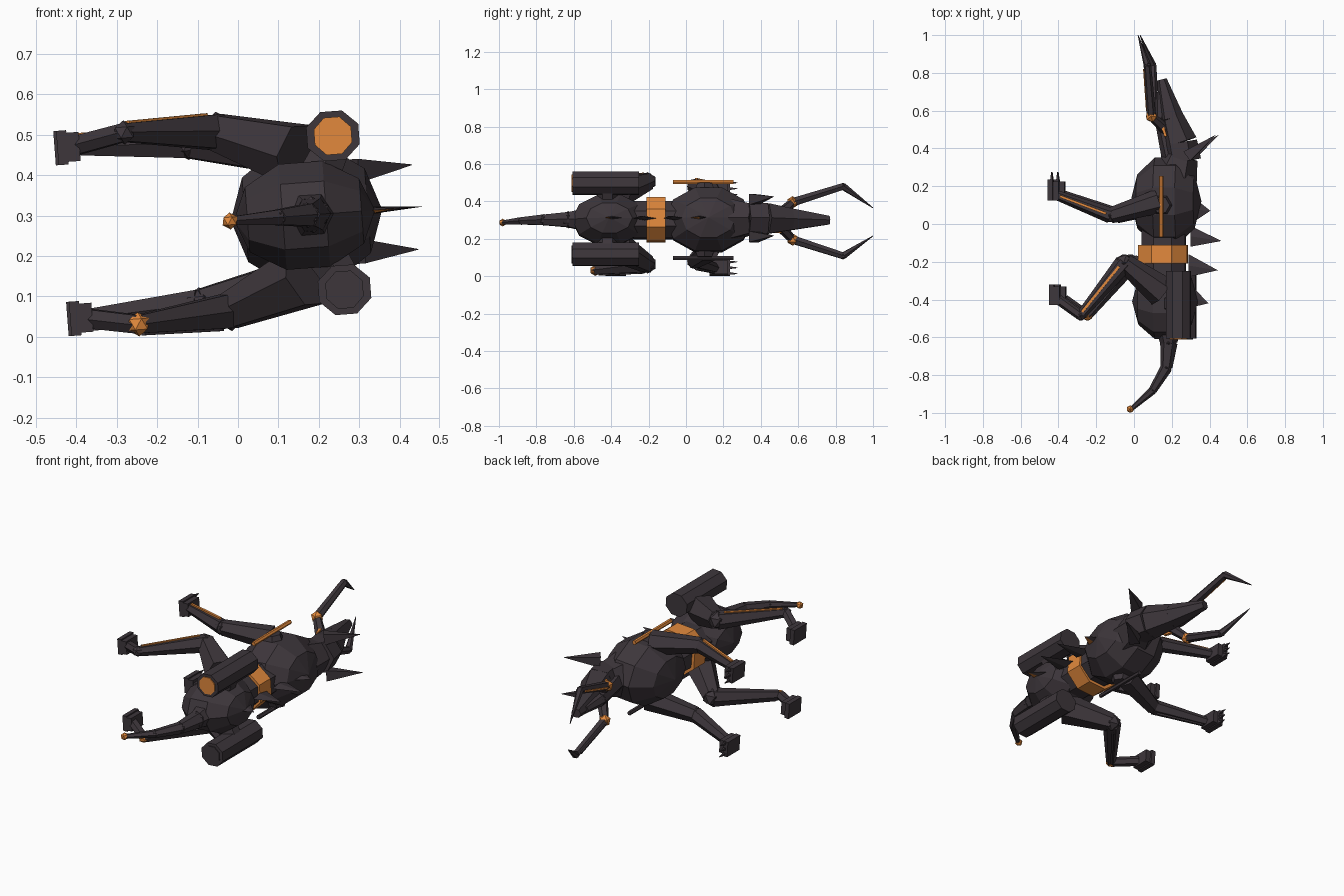
import bpy, bmesh, math
from mathutils import Vector, Matrix

if "Cube" in bpy.data.objects:
    bpy.data.objects.remove(bpy.data.objects["Cube"])

# The beast lies on its side: local x = its up, y = its length, z = its side
FRAME = Matrix.Translation((0, 0, 0.288)) @ Matrix.Rotation(-0.075, 4, 'Y')


def material(name, rgb):
    m = bpy.data.materials.new(name)
    m.diffuse_color = (*rgb, 1)
    m.use_nodes = True
    m.node_tree.nodes["Principled BSDF"].inputs["Base Color"].default_value = m.diffuse_color
    return m


DARK = material("dark hide", (0.047, 0.037, 0.044))
ORANGE = material("glowing orange", (0.76, 0.25, 0.046))


def finish(bm, name, mat):
    bmesh.ops.recalc_face_normals(bm, faces=bm.faces)
    me = bpy.data.meshes.new(name)
    bm.to_mesh(me)
    bm.free()
    me.transform(FRAME)
    me.materials.append(mat)
    ob = bpy.data.objects.new(name, me)
    bpy.context.collection.objects.link(ob)
    return ob


def add_rod(bm, a, b, r1, r2, sides=6):
    a, b = Vector(a), Vector(b)
    d = b - a
    rot = d.to_track_quat('Z', 'Y').to_matrix().to_4x4()
    bmesh.ops.create_cone(bm, cap_ends=True, segments=sides, radius1=r1, radius2=r2,
                          depth=d.length, matrix=Matrix.Translation((a + b) / 2) @ rot
                          @ Matrix.Rotation(math.pi / sides, 4, 'Z'))


def limb(name, pts, mat=DARK, sides=6, joints=True):
    """Chain of tapered rods through (x, y, z, radius) points."""
    bm = bmesh.new()
    for p, q in zip(pts, pts[1:]):
        add_rod(bm, p[:3], q[:3], p[3], q[3], sides)
    if joints:
        for p in pts[1:-1]:
            bmesh.ops.create_icosphere(bm, subdivisions=1, radius=p[3],
                                       matrix=Matrix.Translation(p[:3]))
    return finish(bm, name, mat)


def ball(name, c, r, mat=ORANGE):
    bm = bmesh.new()
    bmesh.ops.create_icosphere(bm, subdivisions=1, radius=r, matrix=Matrix.Translation(c))
    finish(bm, name, mat)


def box(name, c, size, turn=0, mat=DARK):
    bm = bmesh.new()
    bmesh.ops.create_cube(bm, size=1, matrix=Matrix.Translation(c)
                          @ Matrix.Rotation(turn, 4, 'Z') @ Matrix.Diagonal((*size, 1)))
    finish(bm, name, mat)


def body(name, c, radii):
    bm = bmesh.new()
    bmesh.ops.create_uvsphere(bm, u_segments=10, v_segments=5, radius=1,
                              matrix=Matrix.Translation(c) @ Matrix.Diagonal((*radii, 1))
                              @ Matrix.Rotation(math.pi / 2, 4, 'Y'))
    finish(bm, name, DARK)


def prism(name, c, y0, y1, rx, rz, mat):
    bm = bmesh.new()
    bmesh.ops.create_cone(bm, cap_ends=True, segments=8, radius1=1, radius2=1, depth=1,
                          matrix=Matrix.Translation((c[0], (y0 + y1) / 2, c[1]))
                          @ Matrix.Diagonal((rx, y1 - y0, rz, 1))
                          @ Matrix.Rotation(math.pi / 2, 4, 'X')
                          @ Matrix.Rotation(math.pi / 8, 4, 'Z'))
    finish(bm, name, mat)


def fin(name, y0, y1, x, tip, glow):
    """Flat dorsal spike in the middle plane, some with a glowing lower front face."""
    bm = bmesh.new()
    base = [bm.verts.new(p) for p in ((x, y0, 0), (x, (y0 + y1) / 2, 0.011),
                                      (x, y1, 0), (x, (y0 + y1) / 2, -0.011))]
    t = bm.verts.new((*tip, 0))
    bm.faces.new(base)
    for i in range(4):
        f = bm.faces.new((base[i], base[(i + 1) % 4], t))
        f.material_index = 1 if glow and i == 2 else 0
    finish(bm, name, DARK).data.materials.append(ORANGE)


# Trunk
body("chest", (0.17, 0.12, 0), (0.188, 0.245, 0.188))
body("hips", (0.165, -0.41, 0), (0.175, 0.21, 0.145))
prism("waist", (0.155, 0.002), -0.21, -0.11, 0.14, 0.127, ORANGE)
prism("spine_core", (0.158, 0.0), -0.34, 0.03, 0.125, 0.108, DARK)

# Tail
limb("tail", [(0.18, -0.54, 0, 0.068), (0.185, -0.63, 0, 0.046), (0.172, -0.76, 0, 0.032),
              (0.10, -0.88, 0, 0.022), (-0.015, -0.98, 0, 0.012)])
ball("tail_tip", (-0.02, -0.98, 0), 0.021)

# Head
limb("neck", [(0.22, 0.26, 0, 0.12), (0.25, 0.36, 0, 0.09)])
limb("skull", [(0.262, 0.33, 0, 0.095), (0.243, 0.43, 0, 0.093), (0.20, 0.56, 0, 0.066),
               (0.148, 0.765, 0, 0.026)], joints=False)
limb("jaw", [(0.20, 0.36, 0, 0.055), (0.145, 0.56, 0, 0.036), (0.138, 0.70, 0, 0.02)])

# Dorsal spikes
for i, (y0, y1, x, tip) in enumerate([(0.13, 0.02, 0.33, (0.405, 0.07)),
                                      (-0.01, -0.12, 0.30, (0.465, -0.09)),
                                      (-0.16, -0.28, 0.29, (0.445, -0.245)),
                                      (-0.33, -0.44, 0.31, (0.395, -0.42))]):
    fin(f"dorsal_spike_{i}", y0, y1, x, tip, i in (0, 3))

for k, side in ((1, "upper"), (-1, "lower")):
    # Only the upper side carries lit strips
    LIT = ORANGE if k > 0 else DARK

    def n(part):
        return f"{side}_{part}"

    # Ears, eyes and mandibles
    limb(n("ear"), [(0.29, 0.36, k * 0.10, 0.042), (0.44, 0.47, k * 0.105, 0.001)], sides=4)
    box(n("eye"), (0.165, 0.49, k * 0.06), (0.014, 0.055, 0.02), 0.3, ORANGE)
    limb(n("mandible_root"), [(0.17, 0.50, k * 0.03, 0.03), (0.10, 0.57, k * 0.10, 0.022)])
    ball(n("mandible_joint"), (0.10, 0.57, k * 0.10), 0.033)
    limb(n("mandible"), [(0.10, 0.57, k * 0.10, 0.025), (0.085, 0.84, k * 0.186, 0.02),
                         (0.027, 1.0, k * 0.075, 0.002)])
    limb(n("mandible_strip"), [(0.077, 0.60, k * 0.107, 0.007),
                               (0.067, 0.82, k * 0.178, 0.007)], LIT, 4)

    # Hip pod with glowing rear on the upper side
    prism(n("pod"), (0.25, k * 0.191), -0.606, -0.25, 0.07, 0.066, DARK)
    prism(n("pod_glow"), (0.25, k * 0.191), -0.611, -0.60, 0.05, 0.05, LIT)
    limb(n("pod_mount"), [(0.20, -0.42, k * 0.08, 0.06), (0.25, -0.42, k * 0.17, 0.05)])

    # Hind leg
    limb(n("hind_leg"), [(0.16, -0.36, k * 0.15, 0.085), (-0.035, -0.205, k * 0.222, 0.05),
                         (-0.265, -0.485, k * 0.238, 0.026), (-0.385, -0.40, k * 0.215, 0.027)])
    limb(n("hind_strip"), [(-0.06, -0.225, k * 0.264, 0.009),
                           (-0.255, -0.465, k * 0.260, 0.009)], LIT, 4)
    ball(n("ankle"), (-0.265, -0.485, k * 0.238), 0.03, DARK if k > 0 else ORANGE)
    box(n("hind_foot"), (-0.395, -0.38, k * 0.212), (0.035, 0.10, 0.072))
    box(n("hind_sole"), (-0.42, -0.375, k * 0.212), (0.025, 0.11, 0.085))

    # Front leg
    limb(n("front_leg"), [(0.14, 0.12, k * 0.16, 0.065), (-0.11, 0.045, k * 0.20, 0.042),
                          (-0.40, 0.155, k * 0.215, 0.026)])
    limb(n("front_strip"), [(-0.13, 0.055, k * 0.240, 0.009),
                            (-0.375, 0.147, k * 0.239, 0.009)], LIT, 4)
    box(n("front_foot"), (-0.40, 0.175, k * 0.212), (0.035, 0.10, 0.072))
    box(n("front_sole"), (-0.426, 0.18, k * 0.212), (0.027, 0.11, 0.085))
    for j in (-1, 0, 1):
        limb(n(f"claw_{j + 2}"), [(-0.42, 0.22, k * 0.212 + j * 0.03, 0.012),
                                  (-0.42, 0.275, k * 0.212 + j * 0.032, 0.002)], sides=4)

    # Flank bar beside the shoulder
    limb(n("flank_bar"), [(0.16, -0.07, k * 0.203, 0.012), (0.16, 0.255, k * 0.203, 0.012)],
         LIT, 6)
    limb(n("shoulder"), [(0.16, 0.10, k * 0.12, 0.075), (0.16, 0.10, k * 0.198, 0.045)])
